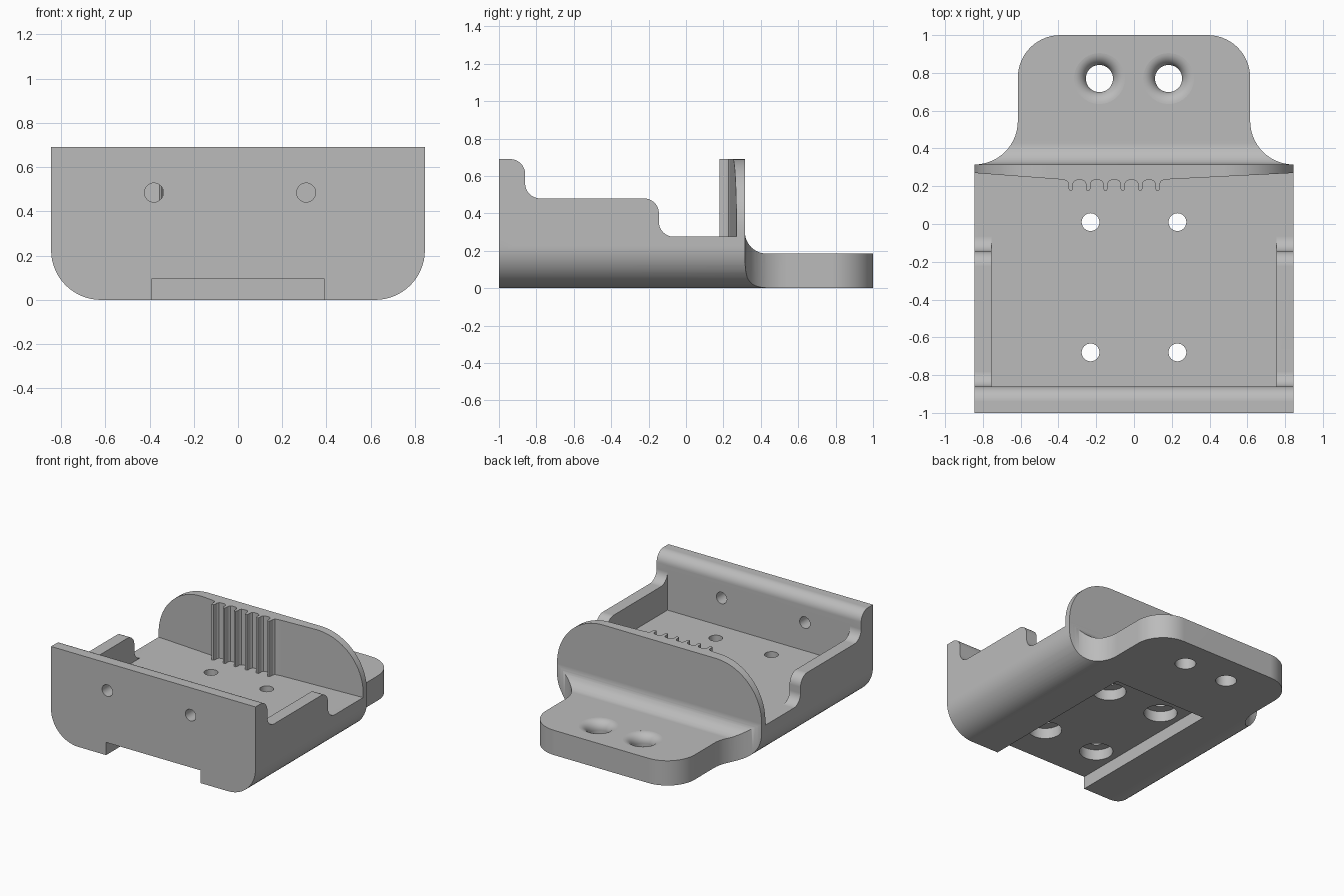
import bpy, bmesh, math
from mathutils import Vector

if "Cube" in bpy.data.objects:
    bpy.data.objects.remove(bpy.data.objects["Cube"])

W = 0.845       # half width of the body
FLOOR = 0.275   # height of the tray floor
BACK = 0.315    # rear face of the upright plate


def arc(cx, cy, r, a0, a1, n=14):
    return [(cx + r * math.cos(math.radians(a0 + (a1 - a0) * i / n)),
             cy + r * math.sin(math.radians(a0 + (a1 - a0) * i / n))) for i in range(n + 1)]


def mirrored(half):
    """Close a right-hand half outline with its mirror image."""
    return half + [(-x, y) for x, y in reversed(half)]


def extrude(name, pts, axis, lo, hi):
    """Extrude a closed 2D outline along one axis."""
    place = {'x': lambda a, b, t: (t, a, b),
             'y': lambda a, b, t: (a, t, b),
             'z': lambda a, b, t: (a, b, t)}[axis]
    bm = bmesh.new()
    face = bm.faces.new([bm.verts.new(place(a, b, lo)) for a, b in pts])
    res = bmesh.ops.extrude_face_region(bm, geom=[face])
    verts = [g for g in res['geom'] if isinstance(g, bmesh.types.BMVert)]
    bmesh.ops.translate(bm, verts=verts, vec=Vector(place(0, 0, hi - lo)))
    bmesh.ops.remove_doubles(bm, verts=bm.verts, dist=1e-5)
    bmesh.ops.recalc_face_normals(bm, faces=bm.faces)
    me = bpy.data.meshes.new(name)
    bm.to_mesh(me)
    bm.free()
    ob = bpy.data.objects.new(name, me)
    bpy.context.collection.objects.link(ob)
    return ob


def lathe(name, x, y, pts, n=40):
    """Solid of revolution about a vertical axis from (radius, height) points."""
    bm = bmesh.new()
    rings = [[bm.verts.new((x + r * math.cos(2 * math.pi * i / n),
                            y + r * math.sin(2 * math.pi * i / n), z)) for i in range(n)]
             for r, z in pts]
    for a, b in zip(rings, rings[1:]):
        for i in range(n):
            j = (i + 1) % n
            bm.faces.new((a[i], a[j], b[j], b[i]))
    bm.faces.new(rings[0])
    bm.faces.new(rings[-1])
    bmesh.ops.recalc_face_normals(bm, faces=bm.faces)
    me = bpy.data.meshes.new(name)
    bm.to_mesh(me)
    bm.free()
    ob = bpy.data.objects.new(name, me)
    bpy.context.collection.objects.link(ob)
    return ob


def boolean(ob, tool, op):
    """Apply a boolean and discard the tool."""
    mod = ob.modifiers.new(op, 'BOOLEAN')
    mod.operation, mod.object, mod.solver = op, tool, 'EXACT'
    bpy.context.view_layer.objects.active = ob
    bpy.ops.object.modifier_apply(modifier=mod.name)
    bpy.data.objects.remove(tool, do_unlink=True)


def box(name, x0, x1, y0, y1, z0, z1):
    return extrude(name, [(x0, y0), (x1, y0), (x1, y1), (x0, y1)], 'z', z0, z1)


# Stepped side profile: tray walls, floor and rear tab
side = ([(-1, 0), (1, 0), (1, 0.185)]
        + arc(0.43, 0.3, 0.115, 270, 180)
        + [(0.285, 0.3), (0.285, FLOOR)]
        + arc(-0.065, FLOOR + 0.08, 0.08, 270, 180)
        + arc(-0.225, 0.4, 0.08, 0, 90)
        + arc(-0.78, 0.56, 0.08, 270, 180)
        + arc(-0.94, 0.61, 0.08, 0, 90)
        + [(-1, 0.69)])
body = extrude("mount_body", side, 'x', -W - 0.05, W + 0.05)

# Plan outline: straight body, concave flare, rounded tab
plan = mirrored([(W, -1.1)] + arc(W, BACK + 0.23, 0.23, 270, 180)
                + arc(0.39, 0.775, 0.225, 0, 90))
boolean(body, extrude("plan_shape", plan, 'z', -0.1, 1), 'INTERSECT')

# Cross section: rounded lower edges
section = mirrored(arc(W - 0.225, 0.225, 0.225, 270, 360) + [(W, 0.9)])
boolean(body, extrude("section_shape", section, 'y', -1.2, 1.2), 'INTERSECT')

# Tray pocket between the side walls
boolean(body, box("pocket", -0.755, 0.755, -0.86, 0.2, FLOOR, 1), 'DIFFERENCE')

# Upright back plate with a row of wire-guide ribs
outline = [(-W, BACK), (-W, 0.27), (-0.4, 0.237)]
for i in range(6):
    c = -0.335 + 0.092 * i
    left = [(-0.033, 0.233), (-0.02, 0.228), (-0.012, 0.215), (-0.012, 0.187), (-0.007, 0.178)]
    outline += [(c + x, y) for x, y in left] + [(c - x, y) for x, y in reversed(left)]
outline += [(0.19, 0.237), (W, 0.27), (W, BACK)]
plate = extrude("back_plate", outline, 'z', 0.24, 0.8)
R = 0.38
upright = mirrored([(W, 0.1)] + arc(W - R, 0.69 - R, R, 0, 90, 24))
boolean(plate, extrude("upright_shape", upright, 'y', 0, 0.6), 'INTERSECT')
boolean(body, plate, 'UNION')

# Channel under the body
boolean(body, box("channel", -0.39, 0.39, -1.1, 0.28, -0.1, 0.095), 'DIFFERENCE')

# Floor screw holes, counterbored from below
for x in (-0.23, 0.23):
    for y in (-0.68, 0.01):
        boolean(body, lathe("screw_hole", x, y, [(0.115, 0.05), (0.115, 0.175),
                                                 (0.047, 0.175), (0.047, 0.4)]), 'DIFFERENCE')

# Tab holes with a rounded upper lip
lip = [(0.072 + 0.065 - r, z) for r, z in arc(0, 0.12, 0.065, 0, 88, 10)]
for x in (-0.183, 0.183):
    boolean(body, lathe("tab_hole", x, 0.77, [(0.072, -0.1)] + lip + [(lip[-1][0], 0.3)]),
            'DIFFERENCE')

# Round holes through the front wall
for x in (-0.38, 0.308):
    boolean(body, extrude("front_hole", arc(x, 0.485, 0.043, 0, 360, 32)[:-1], 'y', -1.1, -0.8),
            'DIFFERENCE')

# Plain grey finish and smooth curves with crisp edges
grey = bpy.data.materials.new("grey")
grey.diffuse_color = (0.5, 0.5, 0.5, 1)
grey.use_nodes = True
grey.node_tree.nodes["Principled BSDF"].inputs["Base Color"].default_value = grey.diffuse_color
body.data.materials.clear()
body.data.materials.append(grey)
for p in body.data.polygons:
    p.material_index = 0
bpy.ops.object.select_all(action='DESELECT')
body.select_set(True)
bpy.context.view_layer.objects.active = body
bpy.ops.object.shade_smooth_by_angle(angle=math.radians(30))
weighted = body.modifiers.new("even_normals", 'WEIGHTED_NORMAL')
weighted.keep_sharp = True
